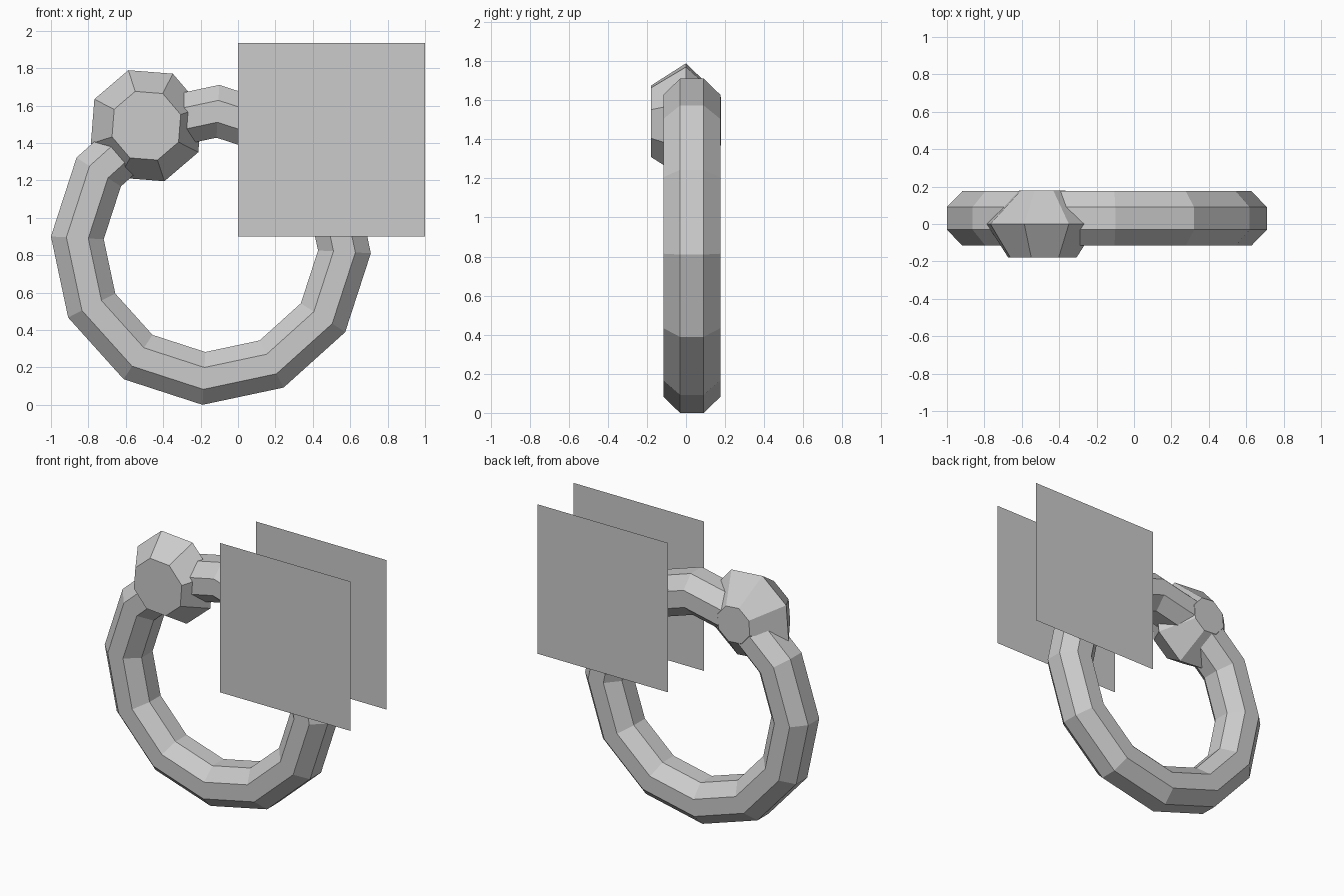
import bpy, bmesh
from math import sin, cos, radians
from mathutils import Vector

if "Cube" in bpy.data.objects:
    bpy.data.objects.remove(bpy.data.objects["Cube"], do_unlink=True)

# One plain grey for everything
grey = bpy.data.materials.new("plain_grey")
grey.use_nodes = True
GREY = (0.6, 0.6, 0.6, 1)
grey.diffuse_color = GREY
grey.node_tree.nodes["Principled BSDF"].inputs["Base Color"].default_value = GREY


def loft(name, loops, closed=False):
    """Skin a row of equal-sized loops; cap the ends unless closed."""
    bm = bmesh.new()
    rows = [[bm.verts.new(p) for p in loop] for loop in loops]
    count = len(rows[0])
    pairs = list(zip(rows, rows[1:]))
    if closed:
        pairs.append((rows[-1], rows[0]))
    else:
        bm.faces.new(rows[0])
        if len(rows) > 1:
            bm.faces.new(rows[-1])
    for a, b in pairs:
        for i in range(count):
            j = (i + 1) % count
            bm.faces.new((a[i], a[j], b[j], b[i]))
    if len(rows) > 1:
        bmesh.ops.recalc_face_normals(bm, faces=bm.faces)
    mesh = bpy.data.meshes.new(name)
    bm.to_mesh(mesh)
    bm.free()
    mesh.materials.append(grey)
    obj = bpy.data.objects.new(name, mesh)
    bpy.context.collection.objects.link(obj)
    return obj


def circle_angles(count, offset):
    return [radians(offset + 360 * i / count) for i in range(count)]


# Ring band: octagonal section swept round twelve steps
centre = Vector((-0.145, 0.03, 0.855))
MID, TUBE_R, TUBE_Y = 0.715, 0.153, 0.158
band = []
for t in circle_angles(12, -3):
    band.append([centre + Vector((cos(t) * (MID + TUBE_R * cos(s)),
                                  TUBE_Y * sin(s),
                                  sin(t) * (MID + TUBE_R * cos(s))))
                 for s in circle_angles(8, 22.5)])
loft("ring_band", band, closed=True)

# Gem: front table, wide girdle, narrow back
levels = [(-0.178, 0.193), (0, 0.312), (0.178, 0.13)]
loft("gem", [[(-0.49 + r * cos(a), y, 1.492 + r * sin(a))
              for a in circle_angles(8, 18)] for y, r in levels])

# Two flat square panels, facing outwards front and back
LOW, HIGH = 0.9, 1.935
for name, y in (("front_panel", -0.195), ("back_panel", 0.195)):
    corners = [(0, y, LOW), (1, y, LOW), (1, y, HIGH), (0, y, HIGH)]
    loft(name, [corners if y < 0 else corners[::-1]])
